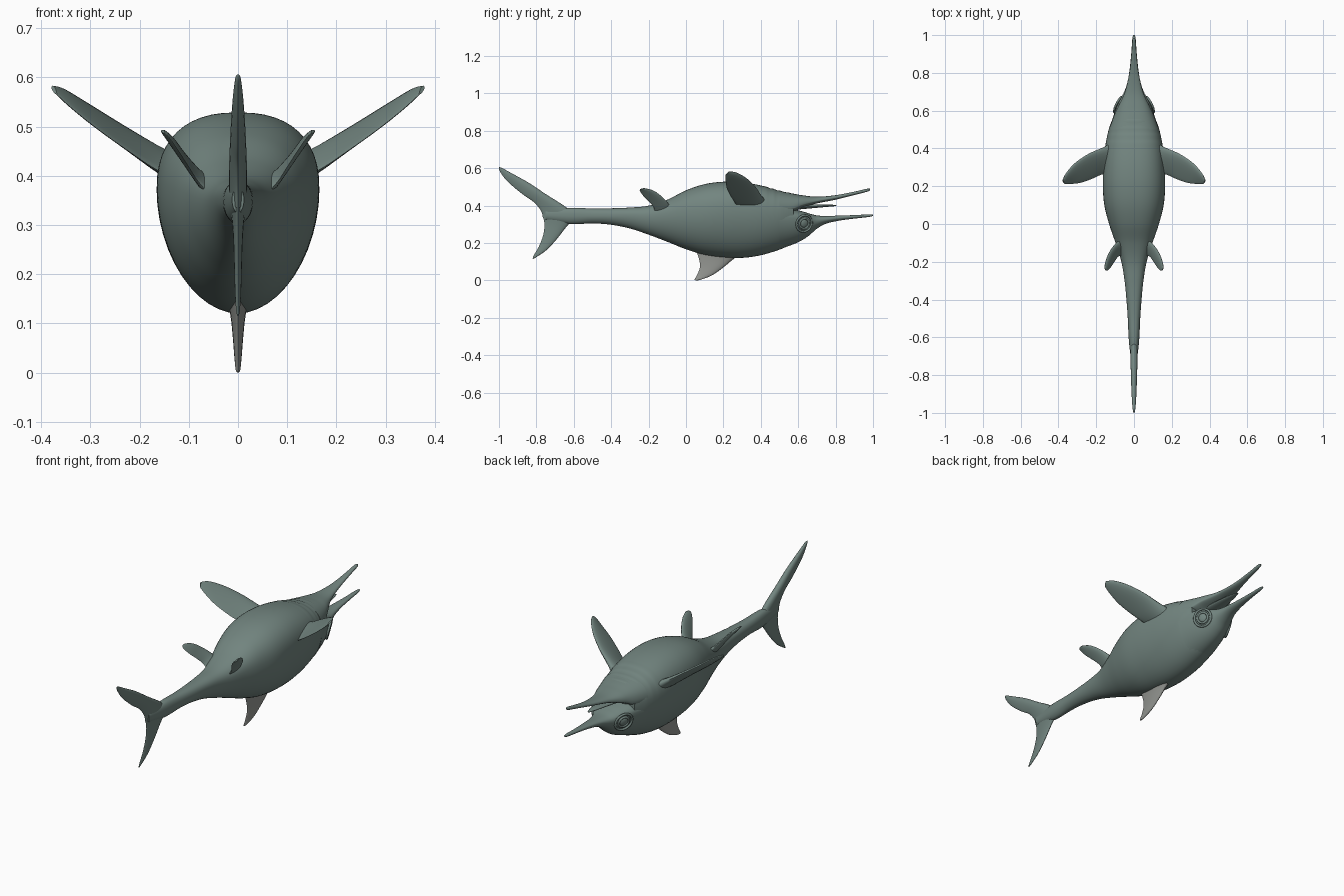
import bpy, bmesh, math
from mathutils import Vector


def material(name, rgb):
    m = bpy.data.materials.new(name)
    m.diffuse_color = (*rgb, 1)
    return m


skin = material("skin", (0.17, 0.235, 0.215))
pale = material("pale_skin", (0.30, 0.31, 0.29))


def smooth_stations(st, steps):
    """Catmull-Rom interpolation through tuples of numbers."""
    out = []
    for i in range(len(st) - 1):
        p0, p1, p2, p3 = st[max(i - 1, 0)], st[i], st[i + 1], st[min(i + 2, len(st) - 1)]
        for s in range(steps):
            t = s / steps
            out.append([b + 0.5 * t * (c - a + t * (2*a - 5*b + 4*c - d + t * (3*(b - c) + d - a)))
                        for a, b, c, d in zip(p0, p1, p2, p3)])
    return out + [list(st[-1])]


def loft(name, rings, mat):
    bm = bmesh.new()
    loops = [[bm.verts.new(p) for p in r] for r in rings]
    n = len(loops[0])
    for a, b in zip(loops, loops[1:]):
        for k in range(n):
            bm.faces.new((a[k], a[(k + 1) % n], b[(k + 1) % n], b[k]))
    bm.faces.new(loops[0])
    bm.faces.new(loops[-1])
    bmesh.ops.recalc_face_normals(bm, faces=bm.faces)
    me = bpy.data.meshes.new(name)
    bm.to_mesh(me)
    bm.free()
    ob = bpy.data.objects.new(name, me)
    bpy.context.collection.objects.link(ob)
    finish(ob, mat)
    return ob


def finish(ob, mat):
    ob.data.materials.append(mat)
    bpy.ops.object.select_all(action='DESELECT')
    ob.select_set(True)
    bpy.context.view_layer.objects.active = ob
    bpy.ops.object.shade_smooth_by_angle(angle=math.radians(50))


def trunk(name, stations, mat, top_exp=2.4, low_exp=1.9, folds=None, n=48):
    """Loft of rounded sections: y, top z, bottom z, half width, z of widest point."""
    rings = []
    for y, zt, zb, w, zc in smooth_stations(stations, 8):
        ring = []
        for k in range(n):
            a = 2 * math.pi * k / n
            c, s = math.cos(a), math.sin(a)
            e = 2 / (top_exp if s > 0 else low_exp)
            x = w * math.copysign(abs(c) ** e, c)
            z = (zt - zc if s > 0 else zc - zb) * math.copysign(abs(s) ** e, s)
            f = 1
            if folds and folds[0] < y < folds[1] and s > 0:
                f += 0.012 * s * math.sin((y - folds[0]) / (folds[1] - folds[0]) * 8 * math.pi)
            ring.append((x * f, y, zc + z * f))
        rings.append(ring)
    return loft(name, rings, mat)


def fin(name, stations, normal, mat, n=20):
    """Loft of teardrop sections: leading point, trailing point, half thickness."""
    nv = Vector(normal).normalized()
    rings = []
    for v in smooth_stations([(*l, *t, h) for l, t, h in stations], 6):
        L, T, h = Vector(v[:3]), Vector(v[3:6]), v[6]
        ring = []
        for k in range(n):
            a = 2 * math.pi * k / n
            ring.append((L + T) / 2 + (L - T) / 2 * math.cos(a)
                        + nv * h * math.sin(a) * (0.75 + 0.35 * math.cos(a)))
        rings.append(ring)
    return loft(name, rings, mat)


# Body from tail stem to the back of the mouth
trunk("body", [
    (-0.75, 0.375, 0.325, 0.012, 0.35), (-0.62, 0.388, 0.302, 0.027, 0.345),
    (-0.50, 0.385, 0.305, 0.033, 0.345), (-0.40, 0.386, 0.298, 0.040, 0.345),
    (-0.30, 0.390, 0.278, 0.050, 0.345), (-0.20, 0.400, 0.245, 0.067, 0.34),
    (-0.10, 0.432, 0.207, 0.098, 0.345), (0.0, 0.482, 0.167, 0.132, 0.35),
    (0.10, 0.515, 0.137, 0.157, 0.36), (0.20, 0.528, 0.123, 0.165, 0.37),
    (0.30, 0.525, 0.121, 0.163, 0.37), (0.40, 0.508, 0.135, 0.154, 0.365),
    (0.50, 0.480, 0.165, 0.134, 0.36), (0.575, 0.464, 0.198, 0.106, 0.36)],
    skin, folds=(0.42, 0.575))

# Long jaws, open, with the tongue between them
trunk("skull_and_snout", [
    (0.50, 0.380, 0.167, 0.132, 0.34), (0.57, 0.380, 0.192, 0.110, 0.335),
    (0.62, 0.370, 0.215, 0.091, 0.33), (0.66, 0.358, 0.242, 0.073, 0.325),
    (0.70, 0.348, 0.277, 0.052, 0.32), (0.75, 0.345, 0.304, 0.035, 0.327),
    (0.82, 0.347, 0.320, 0.023, 0.335), (0.91, 0.350, 0.332, 0.014, 0.342),
    (0.98, 0.354, 0.340, 0.009, 0.347), (1.0, 0.352, 0.345, 0.004, 0.349)], skin, n=40)
trunk("jaw", [
    (0.50, 0.478, 0.360, 0.132, 0.38), (0.57, 0.465, 0.366, 0.108, 0.385),
    (0.62, 0.456, 0.388, 0.085, 0.405), (0.70, 0.448, 0.412, 0.048, 0.425),
    (0.80, 0.456, 0.432, 0.025, 0.443), (0.90, 0.475, 0.457, 0.014, 0.466),
    (0.97, 0.491, 0.475, 0.009, 0.483), (0.985, 0.489, 0.482, 0.004, 0.486)], skin, n=40)
trunk("tongue", [
    (0.55, 0.40, 0.375, 0.05, 0.388), (0.66, 0.405, 0.385, 0.035, 0.395),
    (0.76, 0.407, 0.394, 0.018, 0.40), (0.805, 0.402, 0.398, 0.005, 0.40)], skin, n=20)

# Two-lobed tail and the single fin under the body
X = (1, 0, 0)
fin("tail_upper_lobe", [
    ((0, -0.60, 0.36), (0, -0.765, 0.335), 0.022), ((0, -0.66, 0.405), (0, -0.775, 0.372), 0.023),
    ((0, -0.75, 0.462), (0, -0.815, 0.42), 0.021), ((0, -0.84, 0.522), (0, -0.875, 0.462), 0.018),
    ((0, -0.93, 0.572), (0, -0.955, 0.53), 0.013), ((0, -0.985, 0.602), (0, -0.995, 0.583), 0.007),
    ((0, -0.999, 0.606), (0, -1.0, 0.602), 0.002)], X, skin)
fin("tail_lower_lobe", [
    ((0, -0.60, 0.33), (0, -0.77, 0.36), 0.020), ((0, -0.645, 0.28), (0, -0.757, 0.305), 0.013),
    ((0, -0.69, 0.222), (0, -0.763, 0.245), 0.010), ((0, -0.745, 0.163), (0, -0.785, 0.185), 0.008),
    ((0, -0.80, 0.125), (0, -0.812, 0.137), 0.005), ((0, -0.818, 0.115), (0, -0.82, 0.118), 0.002)], X, skin)
fin("single_body_fin", [
    ((0, 0.31, 0.15), (0, 0.05, 0.17), 0.030), ((0, 0.255, 0.115), (0, 0.068, 0.12), 0.019),
    ((0, 0.20, 0.07), (0, 0.075, 0.075), 0.013), ((0, 0.14, 0.028), (0, 0.062, 0.035), 0.009),
    ((0, 0.085, 0.006), (0, 0.048, 0.01), 0.006), ((0, 0.06, 0.0), (0, 0.046, 0.002), 0.003)], X, pale)

# Paired flippers and eyes
front = [((0.12, 0.43, 0.42), (0.12, 0.27, 0.39), 0.034), ((0.165, 0.405, 0.45), (0.17, 0.262, 0.415), 0.024),
         ((0.24, 0.372, 0.500), (0.225, 0.238, 0.452), 0.016), ((0.31, 0.325, 0.545), (0.285, 0.218, 0.495), 0.013),
         ((0.358, 0.272, 0.575), (0.335, 0.212, 0.535), 0.010), ((0.378, 0.232, 0.582), (0.368, 0.212, 0.565), 0.005)]
hind = [((0.055, -0.075, 0.38), (0.06, -0.17, 0.365), 0.020), ((0.085, -0.093, 0.41), (0.082, -0.172, 0.39), 0.013),
        ((0.115, -0.125, 0.445), (0.10, -0.195, 0.418), 0.010), ((0.140, -0.17, 0.478), (0.122, -0.228, 0.452), 0.009),
        ((0.154, -0.215, 0.492), (0.140, -0.246, 0.478), 0.006), ((0.154, -0.235, 0.491), (0.149, -0.246, 0.487), 0.003)]
for side, label in ((1, "right"), (-1, "left")):
    def flip(st):
        return [((side * l[0], *l[1:]), (side * t[0], *t[1:]), h) for l, t, h in st]
    fin(label + "_front_flipper", flip(front), (side * -0.58, 0.1, 0.8), skin)
    fin(label + "_hind_flipper", flip(hind), (side * -0.8, 0.1, 0.55), skin)

    out = Vector((side * 0.84, 0.42, -0.22))
    rot = out.to_track_quat('Z', 'Y').to_euler()
    spot = Vector((side * 0.083, 0.632, 0.305))
    for i, r in enumerate((0.045, 0.027)):
        bpy.ops.mesh.primitive_torus_add(location=spot, rotation=rot, major_radius=r, minor_radius=0.006,
                                         major_segments=32, minor_segments=8)
        bpy.context.object.name = label + ("_eye_socket", "_eyelid")[i]
        finish(bpy.context.object, skin)
    bpy.ops.mesh.primitive_uv_sphere_add(location=spot, rotation=rot, radius=0.022, segments=24, ring_count=12)
    bpy.context.object.scale = (1, 1, 0.35)
    bpy.context.object.name = label + "_eye"
    finish(bpy.context.object, skin)
